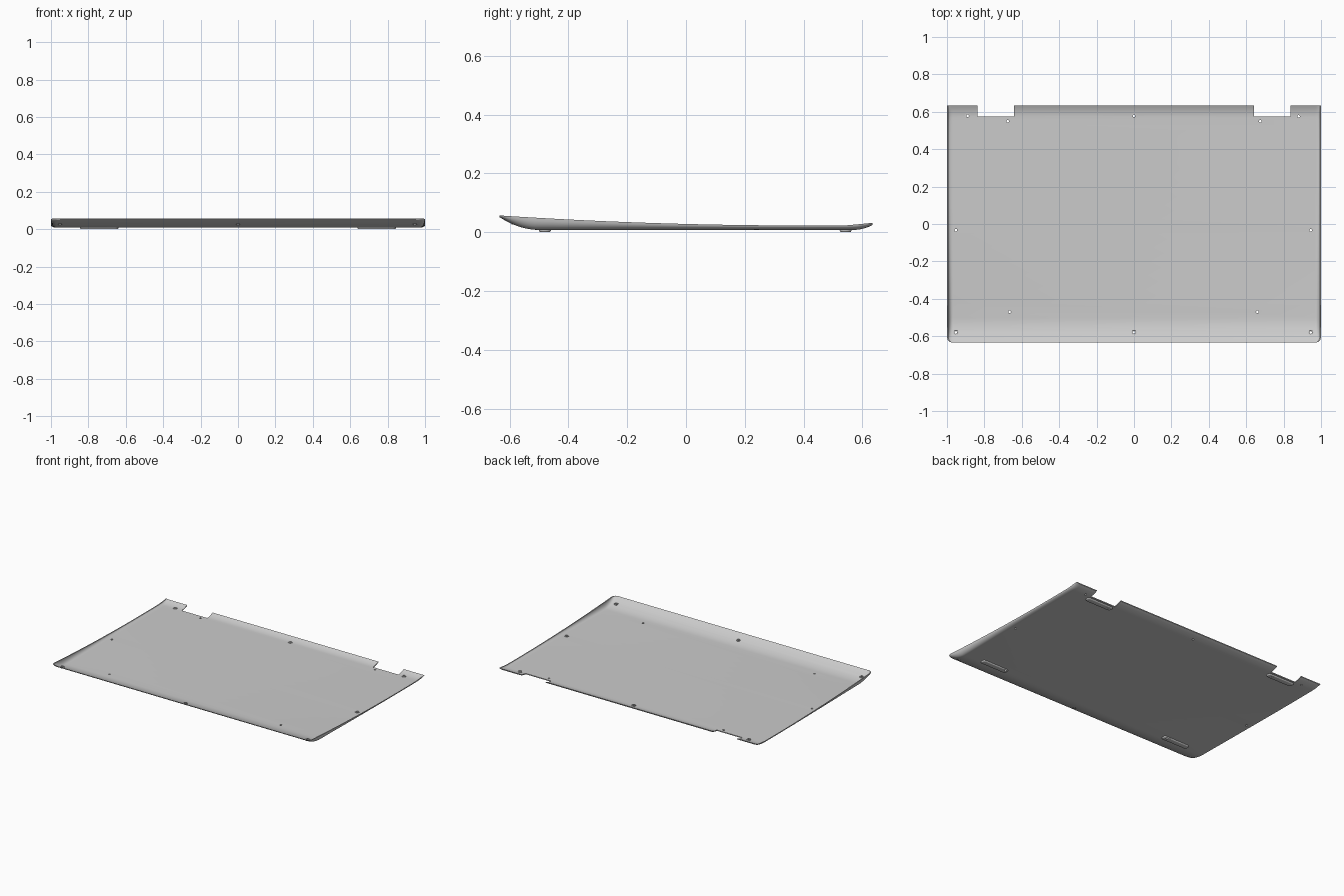
import bpy, bmesh, math
from mathutils import Matrix, Vector

if "Cube" in bpy.data.objects:
    bpy.data.objects.remove(bpy.data.objects["Cube"])

L = 0.634      # half depth
T = 0.006      # sheet thickness
EDGE = 0.032   # width of the rolled side edge
R = 0.03       # front corner radius


def bottom_z(y):
    z = 0.008
    if y < -0.5:
        z += 0.043 * ((-0.5 - y) / (L - 0.5)) ** 2
    if y > 0.57:
        z += 0.016 * ((y - 0.57) / (L - 0.57)) ** 2
    return z


def rim_z(y):
    z = 0.023 + 0.034 * ((0.4 - y) / (0.4 + L)) ** 2
    if y > 0.55:
        z += 0.007 * (y - 0.55) / (L - 0.55)
    return max(z, bottom_z(y) + T + 0.0003)


def half_width(y):
    d = y + L
    return 1.0 if d >= R else 1 - R + math.sqrt(max(0, R * R - (R - d) ** 2))


def section(y):
    """Closed cross-section of the tray at depth y."""
    w, zr, zb = half_width(y), rim_z(y), bottom_z(y)
    angles = [math.radians(90 * i / 6) for i in range(7)]
    outer = [(w - EDGE + EDGE * math.cos(a), zr - (zr - zb) * math.sin(a)) for a in angles]
    e = EDGE - T
    inner = [(w - EDGE + e * math.cos(a), zr - (zr - zb - T) * math.sin(a)) for a in angles]
    pts = outer + [(-x, z) for x, z in reversed(outer)]
    pts += [(-x, z) for x, z in inner] + list(reversed(inner))
    return [Vector((x, y, z)) for x, z in pts]


def finish(bm, name):
    bmesh.ops.recalc_face_normals(bm, faces=bm.faces[:])
    me = bpy.data.meshes.new(name)
    bm.to_mesh(me)
    bm.free()
    ob = bpy.data.objects.new(name, me)
    bpy.context.collection.objects.link(ob)
    return ob


def activate(ob):
    bpy.ops.object.select_all(action='DESELECT')
    ob.select_set(True)
    bpy.context.view_layer.objects.active = ob


def smooth(ob):
    activate(ob)
    bpy.ops.object.shade_smooth_by_angle(angle=math.radians(35))


def cut(ob, cutter):
    activate(ob)
    m = ob.modifiers.new("cut", 'BOOLEAN')
    m.operation, m.solver, m.object = 'DIFFERENCE', 'EXACT', cutter
    bpy.ops.object.modifier_apply(modifier=m.name)


# Curved tray, lofted from front to back
ys = [-L + R * (1 - math.cos(math.radians(90 * i / 6))) for i in range(7)]
ys += [-0.604 + 0.104 * i / 8 for i in range(1, 9)]
ys += [-0.5 + 1.05 * i / 14 for i in range(1, 15)]
ys += [0.57 + (L - 0.57) * i / 6 for i in range(7)]
bm = bmesh.new()
rings = [[bm.verts.new(p) for p in section(y)] for y in ys]
n = len(rings[0])
for a, b in zip(rings, rings[1:]):
    for i in range(n):
        j = (i + 1) % n
        bm.faces.new((a[i], a[j], b[j], b[i]))
for ring in (rings[0], rings[-1]):      # end caps as quads across the sheet
    h = n // 2
    for i in range(h - 1):
        # outer point i faces inner point n-1-i on the same side
        bm.faces.new((ring[i], ring[i + 1], ring[n - 2 - i], ring[n - 1 - i]))
tray = finish(bm, "bottom_cover")

# Screw positions: x, y, has a raised boss
screws = [(-0.89, 0.578, 1), (0.88, 0.575, 1), (0, 0.578, 1), (-0.675, 0.55, 0),
          (0.675, 0.55, 0), (-0.952, -0.033, 0), (0.945, -0.033, 1), (-0.665, -0.47, 0),
          (0.66, -0.47, 0), (-0.952, -0.58, 1), (0.945, -0.58, 1), (0, -0.58, 1)]

# Rubber feet
feet = []
for sx in (-1, 1):
    for y, label in ((-0.48, "front"), (0.543, "rear")):
        bm = bmesh.new()
        bmesh.ops.create_cube(bm, size=1, matrix=Matrix.Translation((sx * 0.742, y, 0.005))
                              @ Matrix.Diagonal((0.205, 0.04, 0.01, 1)))
        upright = [e for e in bm.edges if abs(e.verts[0].co.z - e.verts[1].co.z) > 0.005]
        bmesh.ops.bevel(bm, geom=upright, offset=0.018, segments=6, profile=0.5, affect='EDGES')
        low = [e for e in bm.edges if all(v.co.z < 0.001 for v in e.verts)]
        bmesh.ops.bevel(bm, geom=low, offset=0.006, segments=3, profile=0.5, affect='EDGES')
        feet.append(finish(bm, label + "_foot_" + ("left" if sx < 0 else "right")))

# Cutters: hinge notches and screw holes
bm = bmesh.new()
for sx in (-1, 1):
    bmesh.ops.create_cube(bm, size=1, matrix=Matrix.Translation((sx * 0.739, 0.675, 0.03))
                          @ Matrix.Diagonal((0.197, 0.2, 0.2, 1)))
for x, y, boss in screws:
    bmesh.ops.create_cone(bm, cap_ends=True, segments=16, radius1=0.007, radius2=0.007,
                          depth=0.2, matrix=Matrix.Translation((x, y, 0.03)))
cutter = finish(bm, "cutter")
cutter.hide_render = True
for ob in [tray] + feet:
    cut(ob, cutter)
    smooth(ob)
bpy.data.objects.remove(cutter)

# Screw bosses: short tubes standing on the tray floor
bm = bmesh.new()
for x, y, boss in screws:
    if not boss:
        continue
    z0 = bottom_z(y) + T * 0.5
    loops = []
    for r, z in ((0.014, z0), (0.014, z0 + 0.007), (0.007, z0 + 0.007), (0.007, z0)):
        loops.append([bm.verts.new((x + r * math.cos(k * math.pi / 8),
                                    y + r * math.sin(k * math.pi / 8), z)) for k in range(16)])
    for i in range(4):
        a, b = loops[i], loops[(i + 1) % 4]
        for k in range(16):
            bm.faces.new((a[k], a[(k + 1) % 16], b[(k + 1) % 16], b[k]))
smooth(finish(bm, "screw_bosses"))
